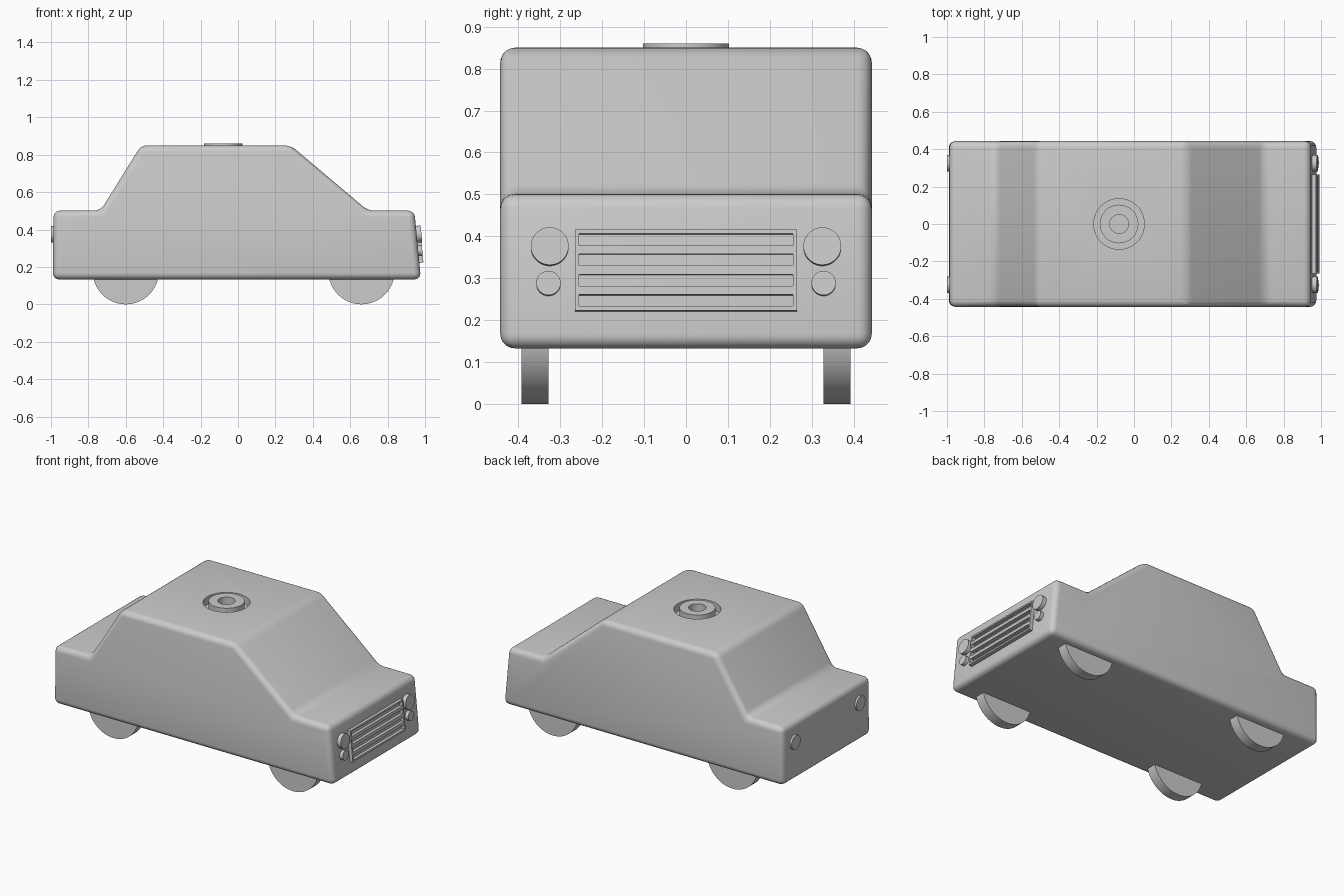
import bpy, bmesh, math

if "Cube" in bpy.data.objects:
    bpy.data.objects.remove(bpy.data.objects["Cube"])

TILT = math.atan2(0.035, 0.365)   # backward lean of the nose
ROOF_X = -0.08                    # centre of the roof socket


def nose_x(z):
    return 0.978 - (z - 0.133) * 0.035 / 0.365


def mesh_object(name, bm):
    bmesh.ops.recalc_face_normals(bm, faces=bm.faces)
    me = bpy.data.meshes.new(name)
    bm.to_mesh(me)
    bm.free()
    ob = bpy.data.objects.new(name, me)
    bpy.context.collection.objects.link(ob)
    return ob


def smooth(ob):
    bpy.ops.object.select_all(action='DESELECT')
    ob.select_set(True)
    bpy.context.view_layer.objects.active = ob
    bpy.ops.object.shade_smooth_by_angle(angle=math.radians(35))


def cylinder(name, loc, r, depth, rot):
    bpy.ops.mesh.primitive_cylinder_add(vertices=64, radius=r, depth=depth,
                                        location=loc, rotation=rot)
    ob = bpy.context.object
    ob.name = name
    smooth(ob)
    return ob


def grille_bar(name, y0, y1, z0, z1):
    z = (z0 + z1) / 2
    bpy.ops.mesh.primitive_cube_add(size=1, location=(nose_x(z) + 0.007, (y0 + y1) / 2, z),
                                    rotation=(0, -TILT, 0))
    ob = bpy.context.object
    ob.name = name
    ob.scale = (0.03, y1 - y0, (z1 - z0) / math.cos(TILT))


# Body: side profile extruded across the width, rounded edges
profile = [(-0.99, 0.133), (0.978, 0.133), (0.943, 0.501), (0.695, 0.501),
           (0.282, 0.85), (-0.518, 0.85), (-0.735, 0.501), (-0.986, 0.501)]
bm = bmesh.new()
face = bm.faces.new([bm.verts.new((x, -0.443, z)) for x, z in profile])
ext = bmesh.ops.extrude_face_region(bm, geom=[face])
bmesh.ops.translate(bm, vec=(0, 0.886, 0),
                    verts=[v for v in ext['geom'] if isinstance(v, bmesh.types.BMVert)])
body = mesh_object("body", bm)
bevel = body.modifiers.new("rounding", 'BEVEL')
bevel.width = 0.035
bevel.segments = 5
bevel.limit_method = 'ANGLE'

# Round recess in the roof
cutter = cylinder("roof_recess_cutter", (ROOF_X, 0, 0.86), 0.135, 0.12, (0, 0, 0))
cut = body.modifiers.new("recess", 'BOOLEAN')
cut.operation = 'DIFFERENCE'
cut.solver = 'EXACT'
cut.object = cutter
bpy.ops.object.select_all(action='DESELECT')
body.select_set(True)
bpy.context.view_layer.objects.active = body
for m in list(body.modifiers):
    bpy.ops.object.modifier_apply(modifier=m.name)
bpy.data.objects.remove(cutter)
smooth(body)

# Roof ring standing in the recess
bm = bmesh.new()
ring = [(0.05, 0.79), (0.103, 0.79), (0.103, 0.86), (0.05, 0.86)]
verts = [bm.verts.new((r, 0, z)) for r, z in ring]
edges = [bm.edges.new((verts[i], verts[(i + 1) % 4])) for i in range(4)]
bmesh.ops.spin(bm, geom=verts + edges, cent=(0, 0, 0), axis=(0, 0, 1),
               angle=math.tau, steps=64)
bmesh.ops.remove_doubles(bm, verts=bm.verts, dist=1e-4)
roof_ring = mesh_object("roof_ring", bm)
roof_ring.location.x = ROOF_X
smooth(roof_ring)

# Wheels and lamps, mirrored left and right
nose_rot = (0, math.pi / 2 - TILT, 0)
for side, s in (("right", -1), ("left", 1)):
    for end, x in (("rear", -0.6), ("front", 0.66)):
        cylinder(f"{end}_{side}_wheel", (x, s * 0.36, 0.177), 0.177, 0.064,
                 (math.pi / 2, 0, 0))
    cylinder(f"{side}_headlight", (nose_x(0.375) + 0.006, s * 0.325, 0.375),
             0.045, 0.04, nose_rot)
    cylinder(f"{side}_indicator", (nose_x(0.287) + 0.002, s * 0.328, 0.287),
             0.029, 0.04, nose_rot)
    cylinder(f"{side}_taillight", (-0.985, s * 0.325, 0.375), 0.045, 0.03,
             (0, math.pi / 2, 0))
    # Grille uprights
    grille_bar(f"grille_{side}_upright", *sorted((s * 0.255, s * 0.265)), 0.222, 0.415)

# Grille slats
for i, (z0, z1) in enumerate([(0.222, 0.233), (0.26, 0.28), (0.308, 0.329),
                              (0.357, 0.377), (0.405, 0.415)]):
    grille_bar(f"grille_slat_{i + 1}", -0.255, 0.255, z0, z1)
